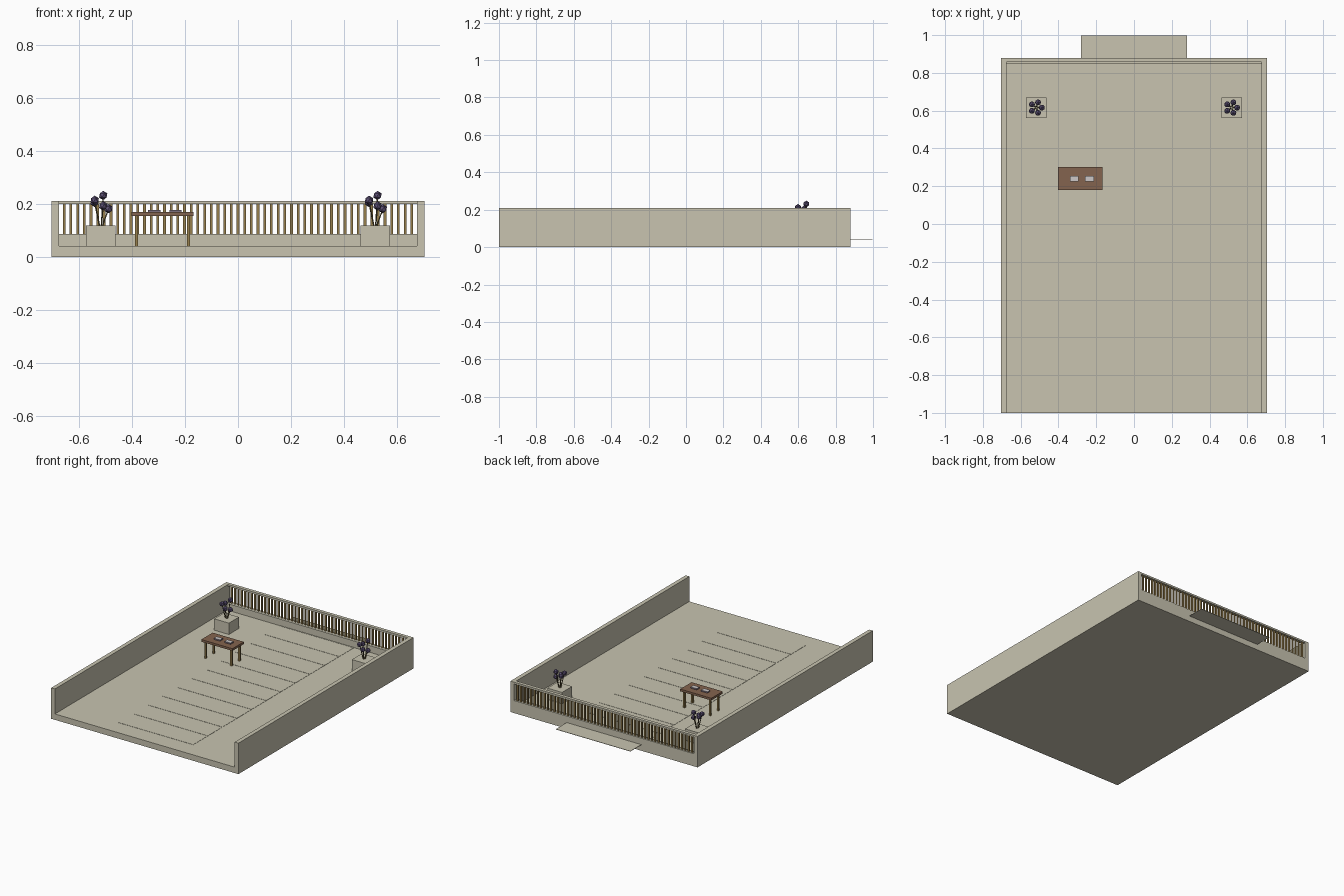
import bpy, bmesh, math
from mathutils import Vector

if "Cube" in bpy.data.objects:
    bpy.data.objects.remove(bpy.data.objects["Cube"])


def material(name, srgb):
    m = bpy.data.materials.new(name)
    lin = [((c / 255 + 0.055) / 1.055) ** 2.4 for c in srgb]
    m.diffuse_color = (*lin, 1)
    m.use_nodes = True
    m.node_tree.nodes["Principled BSDF"].inputs["Base Color"].default_value = m.diffuse_color
    return m


STONE = material("pale_stone", (200, 196, 176))
METAL = material("bronze", (150, 126, 76))
WOOD = material("brown_wood", (132, 100, 78))
PAPER = material("pale_paper", (205, 200, 200))
COVER = material("violet_grey", (125, 112, 125))
BLOOM = material("purple_bloom", (92, 80, 116))
STEM = material("olive_stem", (112, 100, 64))


def finish(name, bm, *mats):
    mesh = bpy.data.meshes.new(name)
    bmesh.ops.recalc_face_normals(bm, faces=bm.faces)
    bm.to_mesh(mesh)
    bm.free()
    for m in mats:
        mesh.materials.append(m)
    ob = bpy.data.objects.new(name, mesh)
    bpy.context.collection.objects.link(ob)
    return ob


def add_box(bm, x0, x1, y0, y1, z0, z1):
    v = bmesh.ops.create_cube(bm, size=1)["verts"]
    bmesh.ops.scale(bm, verts=v, vec=(x1 - x0, y1 - y0, z1 - z0))
    bmesh.ops.translate(bm, verts=v, vec=((x0 + x1) / 2, (y0 + y1) / 2, (z0 + z1) / 2))


def boxes(name, mat, *dims):
    bm = bmesh.new()
    for d in dims:
        add_box(bm, *d)
    return finish(name, bm, mat)


def add_rod(bm, a, b, r0, r1, sides=6):
    a, b = Vector(a), Vector(b)
    v = bmesh.ops.create_cone(bm, cap_ends=True, segments=sides, radius1=r0,
                              radius2=r1, depth=(b - a).length)["verts"]
    bmesh.ops.rotate(bm, verts=v, matrix=Vector((0, 0, 1)).rotation_difference(b - a).to_matrix())
    bmesh.ops.translate(bm, verts=v, vec=(a + b) / 2)


W, IN, FLOOR, BACK, TOP = 0.703, 0.675, 0.04, 0.88, 0.21

# Floor and side walls: one U profile swept from front to back
bm = bmesh.new()
profile = [(-W, 0), (W, 0), (W, TOP), (IN, TOP), (IN, FLOOR), (-IN, FLOOR), (-IN, TOP), (-W, TOP)]
face = bm.faces.new([bm.verts.new((x, -1, z)) for x, z in profile])
swept = bmesh.ops.extrude_face_region(bm, geom=[face])["geom"]
bmesh.ops.translate(bm, verts=[g for g in swept if isinstance(g, bmesh.types.BMVert)],
                    vec=(0, BACK + 1, 0))
finish("terrace_shell", bm, STONE)

# Back parapet and handrail
boxes("back_parapet", STONE, (-IN, IN, 0.847, BACK, FLOOR, 0.085))
boxes("handrail", STONE, (-IN, IN, 0.857, BACK, 0.198, TOP))

# Balusters
bm = bmesh.new()
count = 53
for i in range(count):
    x = -0.655 + 1.31 * i / (count - 1)
    add_box(bm, x - 0.005, x + 0.005, 0.863, 0.874, 0.085, 0.198)
finish("balusters", bm, METAL)

# Paving strip running through to the landing outside
step = 1.88 / 12
boxes("paving_strip", STONE, *[(-0.28, 0.28, -0.88 + i * step, -0.88 + (i + 1) * step - 0.003,
                                FLOOR - 0.001, FLOOR + 0.0015) for i in range(12)])

# Table
boxes("table_top", WOOD, (-0.402, -0.168, 0.18, 0.302, 0.153, 0.168))
boxes("table_legs", METAL, *[(x - 0.006, x + 0.006, y - 0.006, y + 0.006, FLOOR, 0.153)
                             for x in (-0.382, -0.187) for y in (0.198, 0.284)])

# Books: dark sides, pale tops
bm = bmesh.new()
for x in (-0.316, -0.236):
    add_box(bm, x - 0.023, x + 0.023, 0.225, 0.255, 0.168, 0.177)
bm.normal_update()
for f in bm.faces:
    f.material_index = 1 if f.normal.z > 0.5 else 0
finish("books", bm, COVER, PAPER)

# Planters with five blooms each on leaning stems
heights = (0.181, 0.231, 0.205, 0.213, 0.192)
for side, cx in (("left", -0.517), ("right", 0.517)):
    cy = 0.616
    boxes(side + "_planter", STONE, (cx - 0.055, cx + 0.055, cy - 0.054, cy + 0.054, FLOOR, 0.117))
    stems, blooms = bmesh.new(), bmesh.new()
    for i, z in enumerate(heights):
        a = math.tau * i / 5
        tip = Vector((cx + 0.029 * math.cos(a), cy + 0.029 * math.sin(a), z))
        root = (cx + 0.006 * math.cos(a), cy + 0.006 * math.sin(a), 0.115)
        add_rod(stems, root, tip, 0.003, 0.0025)
        v = bmesh.ops.create_icosphere(blooms, subdivisions=1, radius=0.0175)["verts"]
        bmesh.ops.translate(blooms, verts=v, vec=tip)
    finish(side + "_stems", stems, STEM)
    finish(side + "_blooms", blooms, BLOOM)
